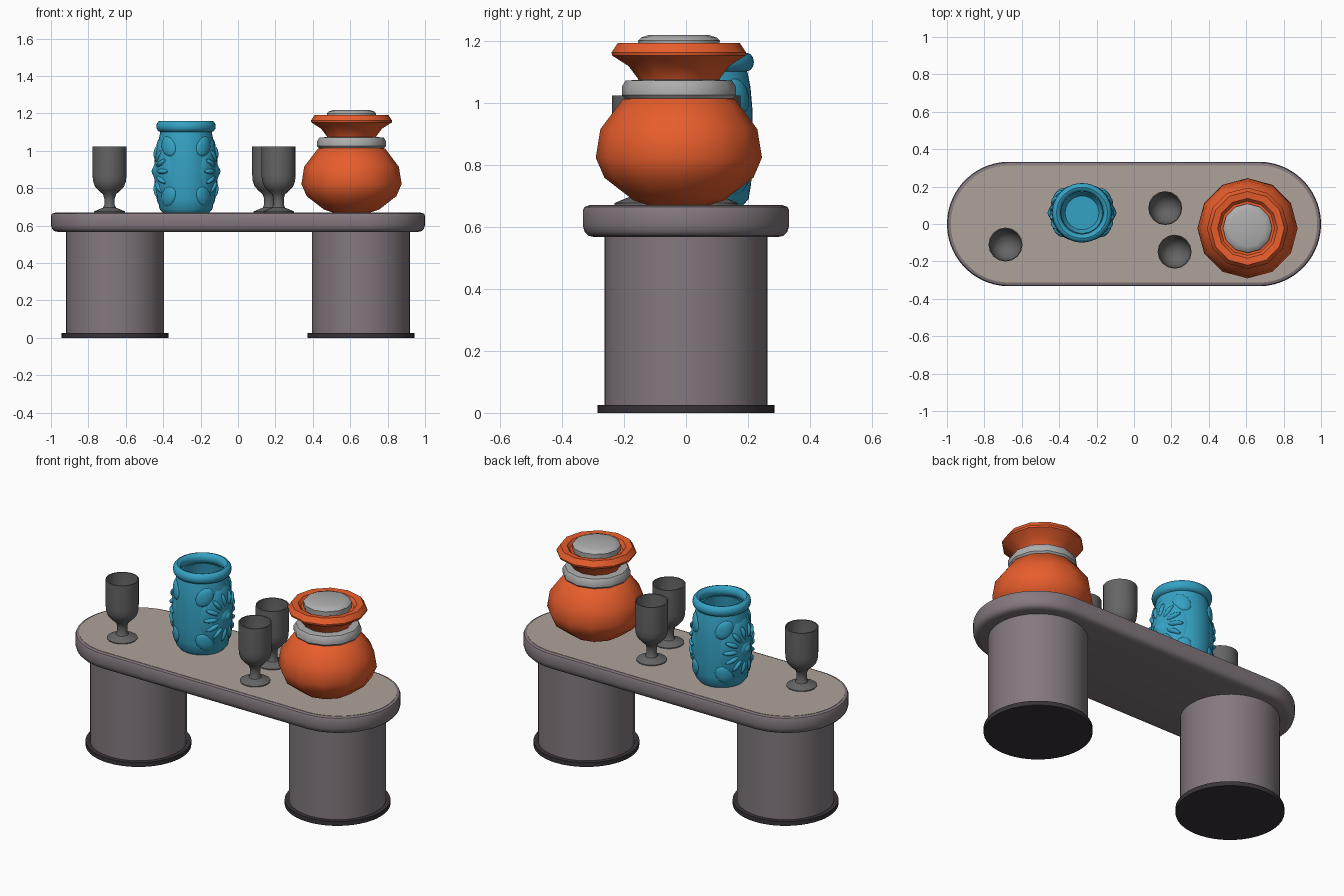
import bpy, bmesh, math
from math import sin, cos, pi

if "Cube" in bpy.data.objects:
    bpy.data.objects.remove(bpy.data.objects["Cube"])


def material(name, rgb):
    m = bpy.data.materials.new(name)
    m.diffuse_color = (*rgb, 1)
    m.use_nodes = True
    m.node_tree.nodes["Principled BSDF"].inputs["Base Color"].default_value = m.diffuse_color
    return m


STONE = material("mauve_stone", (0.23, 0.19, 0.21))
BEIGE = material("beige_inlay", (0.42, 0.36, 0.32))
DARK = material("dark_base", (0.04, 0.033, 0.04))
ORANGE = material("orange_clay", (0.80, 0.11, 0.025))
PALE = material("pale_grey", (0.42, 0.42, 0.42))
TEAL = material("teal_glaze", (0.035, 0.36, 0.55))
SMOKE = material("smoky_grey", (0.13, 0.13, 0.13))


def finish(bm, name, mat, loc=(0, 0, 0), angle=35):
    bmesh.ops.recalc_face_normals(bm, faces=bm.faces)
    me = bpy.data.meshes.new(name)
    bm.to_mesh(me)
    bm.free()
    ob = bpy.data.objects.new(name, me)
    bpy.context.collection.objects.link(ob)
    ob.location = loc
    me.materials.append(mat)
    bpy.ops.object.select_all(action='DESELECT')
    ob.select_set(True)
    bpy.context.view_layer.objects.active = ob
    bpy.ops.object.shade_smooth_by_angle(angle=math.radians(angle))
    return ob


def loft(name, profile, sides, mat, loc=(0, 0, 0), half=0, closed=False, angle=35):
    """Stack rings of (radius, z); half > 0 stretches each ring into a stadium."""
    bm = bmesh.new()
    rings = []
    for r, z in profile:
        ring = []
        for i in range(sides):
            a = 2 * pi * i / sides
            if half:
                a += pi / sides
            dx = math.copysign(half, cos(a)) if half else 0
            ring.append(bm.verts.new((r * cos(a) + dx, r * sin(a), z)))
        rings.append(ring)
    pairs = list(zip(rings, rings[1:]))
    if closed:
        pairs.append((rings[-1], rings[0]))
    else:
        bm.faces.new(rings[0])
        bm.faces.new(rings[-1])
    for lo, hi in pairs:
        for i in range(sides):
            j = (i + 1) % sides
            bm.faces.new((lo[i], lo[j], hi[j], hi[i]))
    return finish(bm, name, mat, loc, angle)


# Table: stadium top with rounded edge, inlay, two drum legs with dark bases
loft("table_top", [(.295, .567), (.315, .571), (.327, .583), (.333, .603),
                   (.333, .652), (.328, .664), (.313, .669)], 64, STONE, half=.667)
loft("table_inlay", [(.313, .66), (.313, .671)], 64, BEIGE, half=.667)
for side, x in (("left", -.657), ("right", .657)):
    loft(side + "_leg", [(.262, .02), (.262, .572)], 48, STONE, (x, 0, 0))
    loft(side + "_leg_base", [(.286, 0), (.286, .026)], 48, DARK, (x, 0, 0))

# Goblets: hollow cup, thin stem, round foot
GOBLET = [(.083, 0), (.083, .006), (.06, .016), (.035, .026), (.028, .042),
          (.028, .075), (.035, .098), (.058, .118), (.078, .14), (.088, .168),
          (.091, .2), (.091, .353), (.085, .353), (.085, .2), (.072, .148),
          (.04, .116), (.008, .108)]
for i, (x, y) in enumerate([(-.687, -.11), (.167, .085), (.217, -.148)]):
    loft(f"goblet_{i + 1}", GOBLET, 16, SMOKE, (x, y, .67))

# Orange jar: twelve-sided body, pale collar, flared neck and pale lid
JAR = (.607, -.023, 0)
loft("jar_body", [(.10, .67), (.147, .686), (.24, .758), (.268, .823),
                  (.253, .915), (.18, 1.012), (.13, 1.03)], 12, ORANGE, JAR)
loft("jar_collar", [(.13, 1.01), (.172, 1.012), (.184, 1.025), (.184, 1.052),
                    (.172, 1.071), (.12, 1.075)], 12, PALE, JAR)
loft("jar_neck", [(.12, 1.05), (.13, 1.075), (.162, 1.118), (.215, 1.152),
                  (.217, 1.162), (.197, 1.192), (.16, 1.188), (.145, 1.17),
                  (.10, 1.17)], 12, ORANGE, JAR)
loft("jar_lid", [(.13, 1.16), (.132, 1.2), (.122, 1.21), (.098, 1.218)], 12, PALE, JAR)

# Teal vase: hollow barrel with a rolled rim
VASE = (-.278, .06, 0)
OUTER = [(.125, .67), (.142, .69), (.15, .74), (.155, .82), (.156, .9),
         (.154, .98), (.148, 1.05), (.138, 1.10)]
INNER = [(.108, 1.11), (.118, 1.05), (.125, .9), (.118, .74), (.09, .70)]
loft("vase_body", OUTER + INNER, 40, TEAL, VASE)
loft("vase_rim", [(.136 + .023 * cos(a), 1.131 + .03 * sin(a))
                  for a in [2 * pi * k / 12 for k in range(12)]],
     40, TEAL, VASE, closed=True)


def wall(z):
    """Outer vase radius at height z."""
    for (r0, z0), (r1, z1) in zip(OUTER, OUTER[1:]):
        if z <= z1:
            return r0 + (r1 - r0) * max(0, z - z0) / (z1 - z0)
    return OUTER[-1][0]


def relief(bm, facing, dist, turn, length, width, height):
    """Add a flattened dome wrapped on the vase wall, centred on the flower."""
    new = bmesh.ops.create_uvsphere(bm, u_segments=16, v_segments=8, radius=1)["verts"]
    for v in new:
        p, q, h = v.co.x * length + dist, v.co.y * width, v.co.z * height
        u = p * cos(turn) - q * sin(turn)
        z = .89 + p * sin(turn) + q * cos(turn)
        r = wall(z) + h
        a = facing + u / .156
        v.co = (r * cos(a), r * sin(a), z)


# Relief flowers on both sides: backing, rayed petals, button, outer leaves
for name, facing in (("right", 0), ("left", pi)):
    bm = bmesh.new()
    relief(bm, facing, 0, 0, .165, .175, .014)
    relief(bm, facing, 0, 0, .052, .052, .021)
    relief(bm, facing, 0, 0, .03, .03, .028)
    for k in range(14):
        relief(bm, facing, .102, 2 * pi * k / 14, .044, .015, .022)
    for k in range(4):
        relief(bm, facing, .19, pi / 4 + k * pi / 2, .045, .06, .011)
    finish(bm, name + "_vase_flower", TEAL, VASE)
